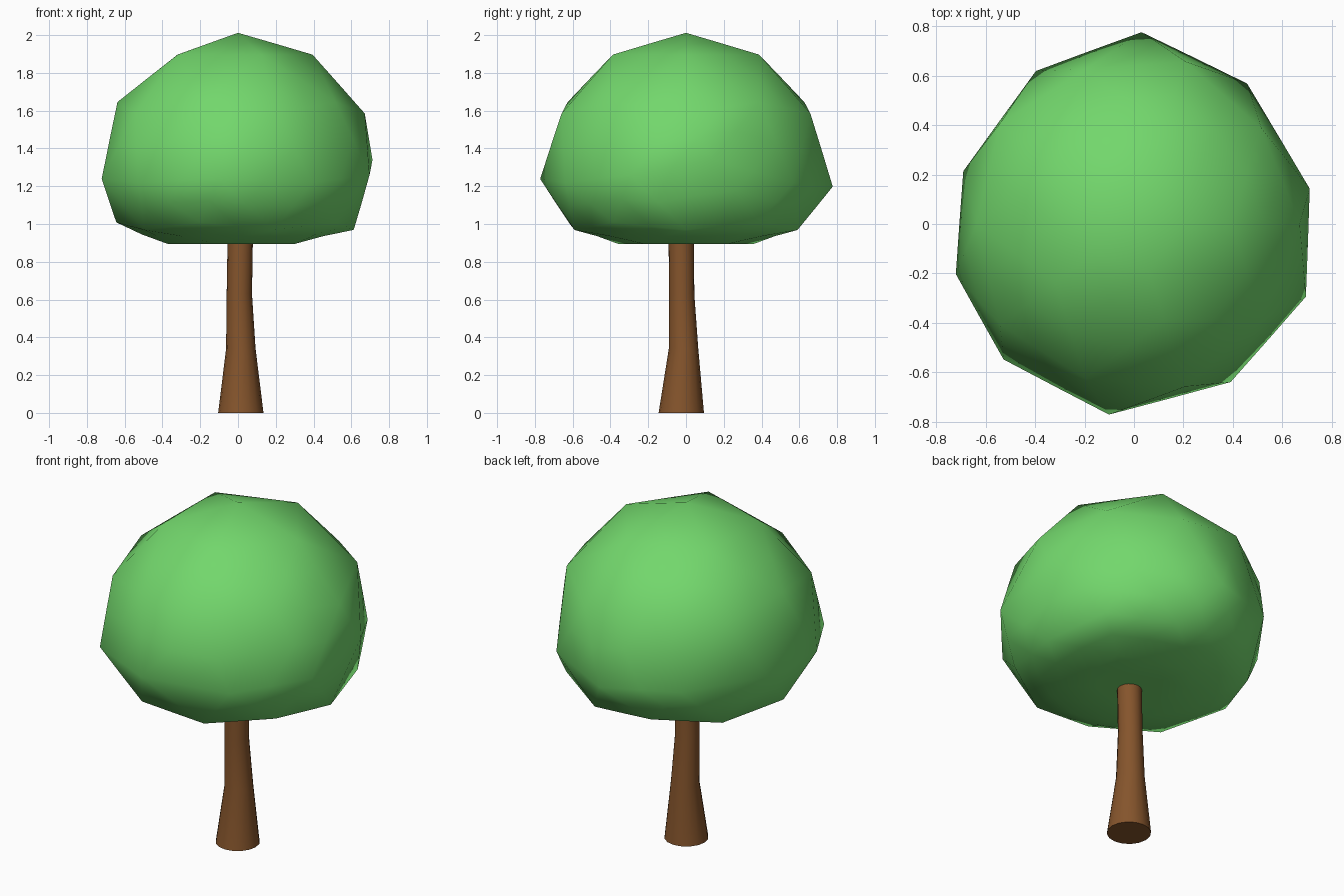
import bpy, bmesh, math
from mathutils import Vector

if "Cube" in bpy.data.objects:
    bpy.data.objects.remove(bpy.data.objects["Cube"])


def finish(name, bm, color, angle):
    bmesh.ops.recalc_face_normals(bm, faces=bm.faces)
    me = bpy.data.meshes.new(name)
    bm.to_mesh(me)
    bm.free()
    ob = bpy.data.objects.new(name, me)
    bpy.context.collection.objects.link(ob)
    mat = bpy.data.materials.new(name + "_colour")
    mat.diffuse_color = (*color, 1)
    mat.use_nodes = True
    mat.node_tree.nodes["Principled BSDF"].inputs["Base Color"].default_value = mat.diffuse_color
    me.materials.append(mat)
    bpy.ops.object.select_all(action='DESELECT')
    bpy.context.view_layer.objects.active = ob
    ob.select_set(True)
    bpy.ops.object.shade_smooth_by_angle(angle=math.radians(angle))
    return ob


# Trunk: slightly wandering, tapered stack of rings (x, y, z, radius)
SIDES = 16
rings = [(0.015, -0.025, 0, 0.12), (0.015, -0.013, 0.34, 0.078),
         (0.007, -0.023, 0.63, 0.067), (0.012, -0.025, 0.93, 0.067)]
bm = bmesh.new()
loops = []
for x, y, z, r in rings:
    loops.append([bm.verts.new((x + r * math.cos(a), y + r * math.sin(a), z))
                  for a in (2 * math.pi * i / SIDES for i in range(SIDES))])
for lo, hi in zip(loops, loops[1:]):
    for i in range(SIDES):
        j = (i + 1) % SIDES
        bm.faces.new((lo[i], lo[j], hi[j], hi[i]))
bm.faces.new(loops[0])
bm.faces.new(loops[-1])
finish("trunk", bm, (0.235, 0.09, 0.025), 40)

# Canopy: icosphere with an uneven waist and a flattened underside
waist = [(0.70, 0.14, 1.34), (0.45, 0.56, 1.22), (0.03, 0.765, 1.20),
         (-0.39, 0.61, 1.22), (-0.68, 0.21, 1.24), (-0.71, -0.20, 1.24),
         (-0.52, -0.54, 1.22), (-0.10, -0.76, 1.24), (0.385, -0.63, 1.22),
         (0.685, -0.29, 1.26)]
bm = bmesh.new()
bmesh.ops.create_icosphere(bm, subdivisions=2, radius=1)
for v in bm.verts:
    x, y, z = v.co
    if abs(z) < 0.1:
        ang = math.degrees(math.atan2(y, x)) % 360
        v.co = waist[round((ang - 18) / 36) % 10]
    elif z > 0:
        v.co = (0.738 * x, 0.762 * y, 1.24 + 0.76 * z)
    else:
        v.co = (0.71 * x, 0.72 * y, 1.24 + max(0.5 * z, -0.345))

# Split each face once and bulge the new points a little
old = set(bm.verts)
bmesh.ops.subdivide_edges(bm, edges=bm.edges[:], cuts=1, use_grid_fill=True)
bm.normal_update()
for v in bm.verts:
    if v not in old and v.co.z > 0.94:
        v.co += v.normal * 0.012
top = max(v.co.z for v in bm.verts)
finish("canopy", bm, (0.17, 0.68, 0.15), 180)
